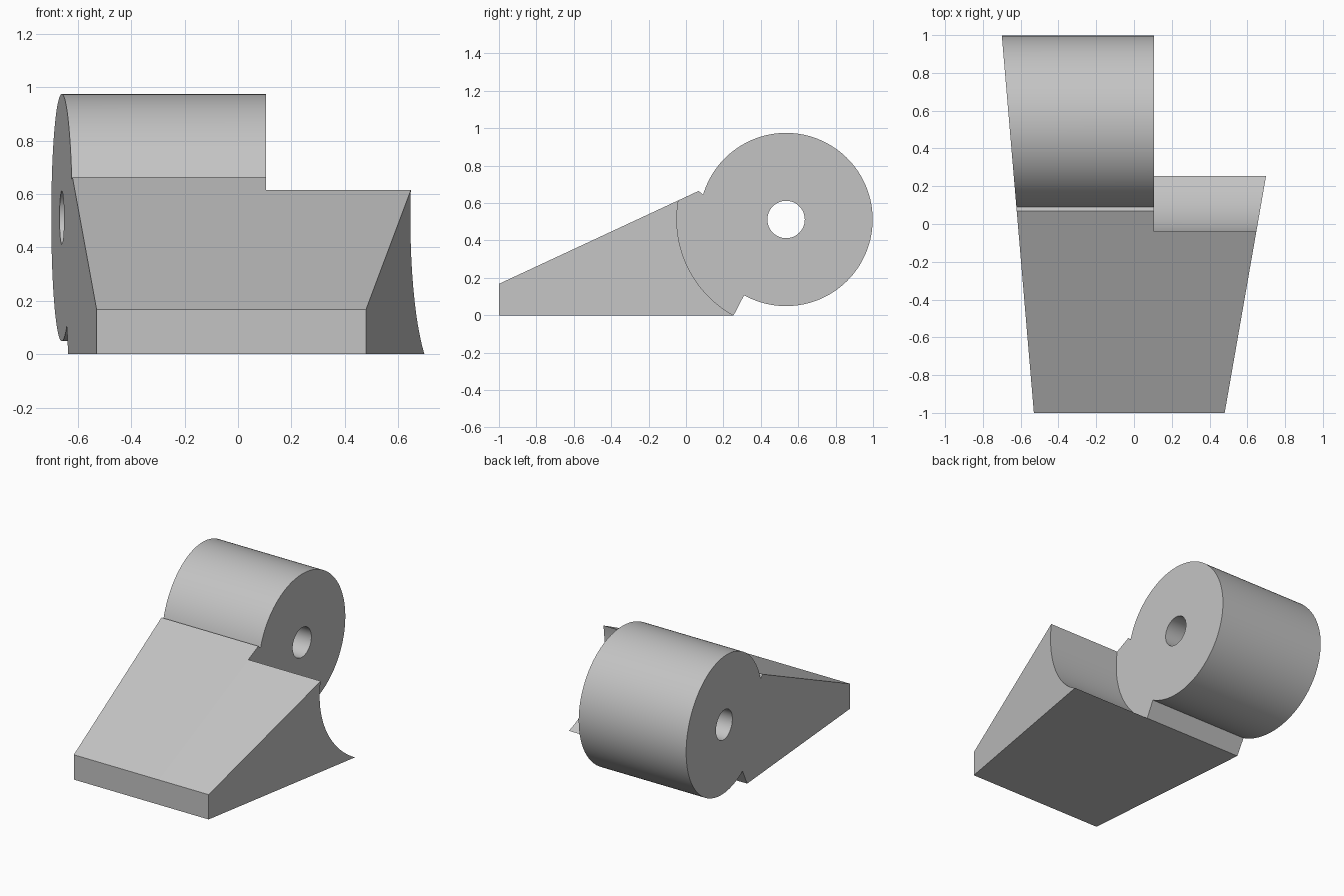
import bpy, bmesh, math

cube = bpy.data.objects.get("Cube")
if cube:
    bpy.data.objects.remove(cube, do_unlink=True)

grey = bpy.data.materials.new("light grey")
grey.use_nodes = True
COLOUR = (0.55, 0.55, 0.55, 1)
grey.diffuse_color = COLOUR
grey.node_tree.nodes["Principled BSDF"].inputs["Base Color"].default_value = COLOUR

CY, CZ = 0.535, 0.512          # barrel axis
BARREL_R, RELIEF_R, HOLE_R = 0.463, 0.584, 0.1
STEP_X = 0.105                 # inner end of the barrel


def arc(radius, start, end, steps):
    """Points (y, z) on a circle about the barrel axis, angles in degrees."""
    points = []
    for i in range(steps + 1):
        a = math.radians(start + (end - start) * i / steps)
        points.append((CY + radius * math.cos(a), CZ + radius * math.sin(a)))
    return points


def prism(name, profile, low_x, high_x):
    """Extrude a side profile along x between two end planes x(y)."""
    bm = bmesh.new()
    ends = [[bm.verts.new((f(y), y, z)) for y, z in profile] for f in (low_x, high_x)]
    bm.faces.new(ends[0])
    bm.faces.new(ends[1])
    n = len(profile)
    for i in range(n):
        j = (i + 1) % n
        bm.faces.new((ends[0][i], ends[0][j], ends[1][j], ends[1][i]))
    bmesh.ops.recalc_face_normals(bm, faces=bm.faces)
    mesh = bpy.data.meshes.new(name)
    bm.to_mesh(mesh)
    bm.free()
    mesh.materials.append(grey)
    obj = bpy.data.objects.new(name, mesh)
    bpy.context.collection.objects.link(obj)
    return obj


def combine(target, tool, operation):
    """Apply a boolean and discard the tool."""
    tool.hide_render = True
    mod = target.modifiers.new(operation.lower(), "BOOLEAN")
    mod.operation, mod.object, mod.solver = operation, tool, "EXACT"
    bpy.context.view_layer.objects.active = target
    bpy.ops.object.modifier_apply(modifier=mod.name)
    bpy.data.objects.remove(tool, do_unlink=True)


def left_end(y):
    return -0.615 - 0.085 * y


def right_end(y):
    return 0.48 + 0.1746 * (y + 1)


def step(y):
    return STEP_X


# Wedge that runs into the round barrel
front = [(-1, 0.168), (-1, 0)]
body_profile = front + [(0.255, 0)] + arc(BARREL_R, -119, 163.4, 96) + [(0.068, 0.665)]
body = prism("hinge_body", body_profile, left_end, step)

# Wedge beside the barrel, hollowed for a mating knuckle
toe_profile = front + arc(RELIEF_R, 241.3, 169.85, 32)
toe_profile[2] = (toe_profile[2][0], 0)
toe = prism("hollowed_wedge", toe_profile, step, right_end)
combine(body, toe, "UNION")

# Pin hole through the barrel
pin = prism("pin_cutter", arc(HOLE_R, 0, 352.5, 47), lambda y: -1, lambda y: 1)
combine(body, pin, "DIFFERENCE")

# Smooth the round walls, keep the edges crisp
bpy.ops.object.select_all(action="DESELECT")
body.select_set(True)
bpy.context.view_layer.objects.active = body
bpy.ops.object.shade_smooth_by_angle(angle=math.radians(20))
